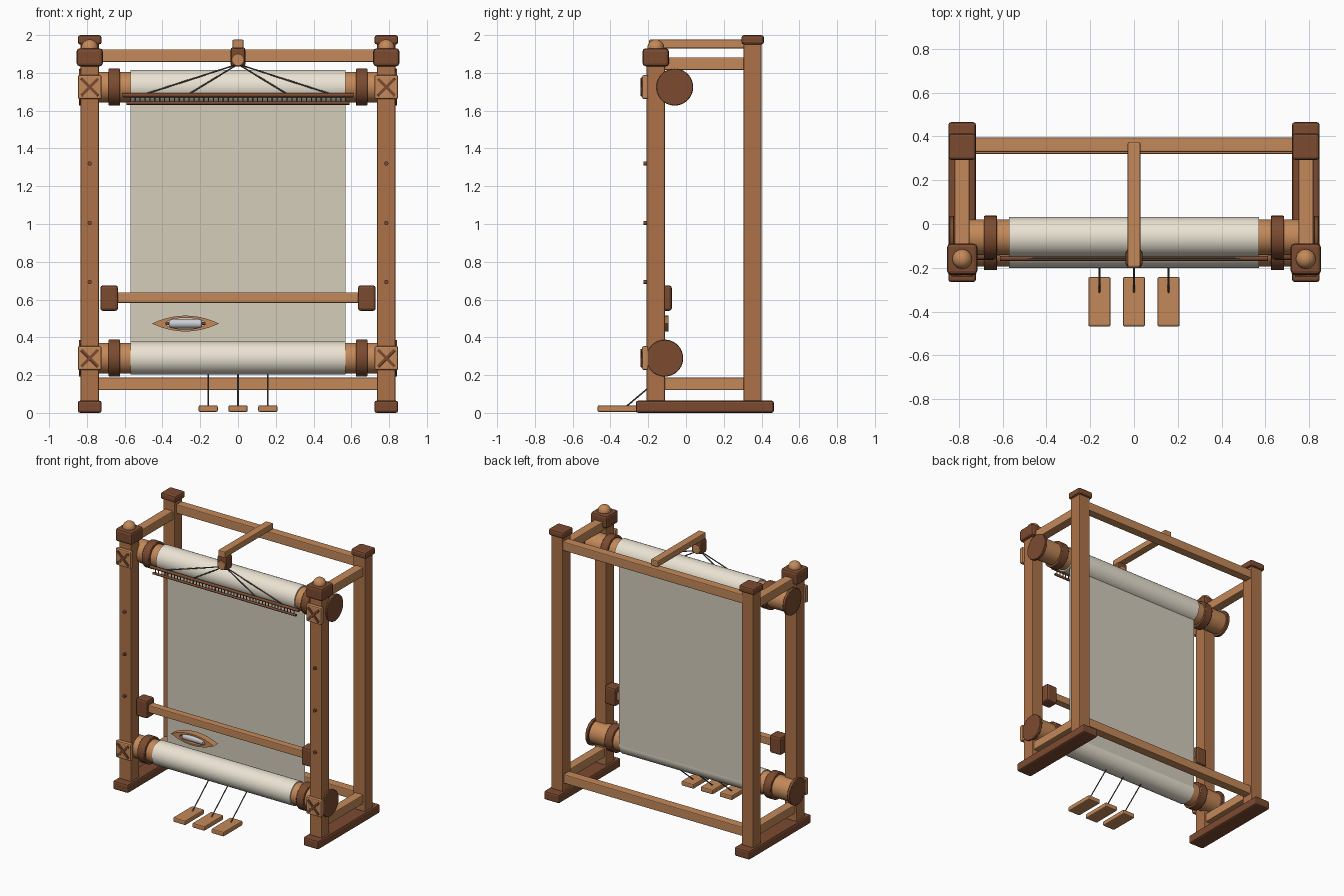
import bpy, bmesh, math
from mathutils import Vector

if "Cube" in bpy.data.objects:
    bpy.data.objects.remove(bpy.data.objects["Cube"])


def material(name, r, g, b):
    m = bpy.data.materials.new(name)
    m.diffuse_color = (r, g, b, 1)
    m.use_nodes = True
    m.node_tree.nodes["Principled BSDF"].inputs["Base Color"].default_value = m.diffuse_color
    return m


WOOD = material("wood", 0.42, 0.17, 0.065)
LIGHT = material("light_wood", 0.55, 0.25, 0.10)
DARK = material("dark_wood", 0.20, 0.07, 0.03)
CLOTH = material("cloth", 0.83, 0.77, 0.65)
WARP = material("warp", 0.66, 0.61, 0.50)
CORD = material("cord", 0.12, 0.11, 0.10)
THREAD = material("thread", 0.60, 0.62, 0.66)


def finish(name, bm, mat, bevel=0.0, smooth=False):
    bmesh.ops.recalc_face_normals(bm, faces=bm.faces)
    me = bpy.data.meshes.new(name)
    bm.to_mesh(me)
    bm.free()
    ob = bpy.data.objects.new(name, me)
    bpy.context.collection.objects.link(ob)
    me.materials.append(mat)
    if bevel:
        mod = ob.modifiers.new("bevel", "BEVEL")
        mod.width = bevel
        mod.segments = 2
    if smooth:
        bpy.ops.object.select_all(action="DESELECT")
        ob.select_set(True)
        bpy.context.view_layer.objects.active = ob
        bpy.ops.object.shade_smooth_by_angle(angle=math.radians(35))
    return ob


def box(name, xr, yr, zr, mat, bevel=0.006):
    bm = bmesh.new()
    bmesh.ops.create_cube(bm, size=1)
    for v in bm.verts:
        v.co = Vector([(r[0] + r[1]) / 2 + c * (r[1] - r[0])
                       for c, r in zip(v.co, (xr, yr, zr))])
    return finish(name, bm, mat, bevel)


def rod(name, a, b, r, mat, sides=32, bevel=0.0):
    a, b = Vector(a), Vector(b)
    bm = bmesh.new()
    bmesh.ops.create_cone(bm, cap_ends=True, segments=sides, radius1=r, radius2=r,
                          depth=(b - a).length)
    q = Vector((0, 0, 1)).rotation_difference(b - a)
    for v in bm.verts:
        v.co = q @ v.co + (a + b) / 2
    ob = finish(name, bm, mat, 0, True)
    if bevel:
        mod = ob.modifiers.new("bevel", "BEVEL")
        mod.width, mod.segments, mod.limit_method = bevel, 2, "ANGLE"
    return ob


def span(c, h):
    return (c - h, c + h)


TOP, LOW = (-0.06, 1.725), (-0.113, 0.29)   # beam centres (y, z)

# Side frames
for s, side in ((-1, "left"), (1, "right")):
    x = s * 0.785
    box(f"{side}_foot", span(x, 0.063), (-0.265, 0.465), (0, 0.065), DARK, 0.012)
    box(f"{side}_front_post", span(x, 0.048), (-0.208, -0.112), (0.06, 1.85), WOOD)
    box(f"{side}_back_post", span(x, 0.048), (0.305, 0.40), (0.06, 1.96), WOOD)
    box(f"{side}_front_cap", span(x, 0.069), (-0.23, -0.09), (1.835, 1.93), DARK, 0.016)
    box(f"{side}_back_cap", span(x, 0.063), (0.293, 0.413), (1.95, 2.0), DARK, 0.014)
    box(f"{side}_top_rail", span(x, 0.034), (-0.12, 0.31), (1.815, 1.882), LIGHT)
    box(f"{side}_bottom_rail", span(x, 0.034), (-0.12, 0.31), (0.12, 0.187), LIGHT)

    # Round finial on the front post
    bm = bmesh.new()
    bmesh.ops.create_uvsphere(bm, u_segments=24, v_segments=14, radius=0.045)
    for v in bm.verts:
        v.co += Vector((x, -0.16, 1.932))
    finish(f"{side}_finial", bm, LIGHT, 0, True)

    # Lashed bearing plates with crossed straps
    for y, z in (TOP, LOW):
        box(f"{side}_bearing_plate", span(x, 0.063), (-0.232, -0.2), span(z, 0.063), LIGHT, 0.008)
        for d in (-1, 1):
            strap = box(f"{side}_cross_strap", span(0, 0.063), span(0, 0.007), span(0, 0.008), DARK, 0.002)
            strap.location = (x, -0.233, z)
            strap.rotation_euler.y = d * math.pi / 4

    # Pegs down the front of the post
    for z in (1.32, 1.005, 0.693):
        rod(f"{side}_post_peg", (x, -0.225, z), (x, -0.2, z), 0.011, DARK, 12)

    # Block holding the breast bar
    box(f"{side}_bar_block", span(s * 0.682, 0.047), (-0.165, -0.075), (0.54, 0.675), DARK, 0.014)

# Cross rails
box("back_top_rail", (-0.745, 0.745), (0.33, 0.395), (1.858, 1.925), LIGHT)
box("back_bottom_rail", (-0.745, 0.745), (0.32, 0.387), (0.12, 0.187), LIGHT)
box("breast_bar", (-0.65, 0.65), (-0.147, -0.093), (0.583, 0.638), LIGHT)

# Warp and cloth beams
for name, (y, z), r in (("warp_beam", TOP, 0.091), ("cloth_beam", LOW, 0.088)):
    rod(name, (-0.83, y, z), (0.83, y, z), 0.081, LIGHT, 40)
    rod(f"{name}_roll", (-0.57, y, z), (0.57, y, z), r, CLOTH, 48)
    for s in (-1, 1):
        rod(f"{name}_collar", (s * 0.625, y, z), (s * 0.685, y, z), 0.098, DARK, 40, 0.004)
        rod(f"{name}_end_disc", (s * 0.822, y, z), (s * 0.843, y, z), 0.097, DARK, 40, 0.003)

# Stretched warp sheet
bm = bmesh.new()
bm.faces.new([bm.verts.new((x, -0.025, z)) for x, z in
              ((-0.57, 0.29), (0.57, 0.29), (0.57, 1.70), (-0.57, 1.70))])
finish("warp_sheet", bm, WARP)

# Overhead arm and pulley block
box("overhead_arm", (-0.029, 0.029), (-0.195, 0.373), (1.93, 1.976), LIGHT)
box("pulley_block", (-0.039, 0.039), (-0.192, -0.12), (1.835, 1.935), DARK, 0.012)
rod("pulley", (0, -0.2, 1.868), (0, -0.115, 1.868), 0.032, LIGHT, 24, 0.004)

# Reed with teeth, hung on cords
rod("reed_top_bar", (-0.612, -0.157, 1.682), (0.612, -0.157, 1.682), 0.011, DARK, 12)
rod("reed_bottom_bar", (-0.59, -0.157, 1.64), (0.59, -0.157, 1.64), 0.009, DARK, 12)
for i in range(45):
    x = -0.57 + i * 1.14 / 44
    rod("reed_tooth", (x, -0.157, 1.635), (x, -0.157, 1.685), 0.0035, CORD, 6)
for x in (-0.49, -0.26, 0.26, 0.49):
    rod("reed_cord", (x * 0.04, -0.157, 1.84), (x, -0.157, 1.688), 0.004, CORD, 8)

# Treadles and their cords
for x in (-0.158, 0, 0.158):
    box("treadle", span(x, 0.051), (-0.468, -0.242), (0.005, 0.04), LIGHT, 0.008)
    rod("treadle_cord", (x, -0.315, 0.035), (x, -0.113, 0.205), 0.004, CORD, 8)

# Boat shuttle: pointed outline with an open middle
bm = bmesh.new()
N = 32
rings = {}
for key, a, b, p, y in (("of", 0.177, 0.042, 1, -0.141), ("ob", 0.177, 0.042, 1, -0.092),
                        ("if", 0.105, 0.03, 0.5, -0.141), ("ib", 0.105, 0.03, 0.5, -0.092)):
    ring = []
    for i in range(N):
        t = 2 * math.pi * i / N
        c = math.cos(t)
        h = b * (1 - c * c) ** p * (1 if t < math.pi else -1)
        ring.append(bm.verts.new((-0.278 + a * c, y, 0.473 + h)))
    rings[key] = ring
for p, q in (("of", "ob"), ("ob", "ib"), ("ib", "if"), ("if", "of")):
    for i in range(N):
        j = (i + 1) % N
        bm.faces.new((rings[p][i], rings[p][j], rings[q][j], rings[q][i]))
finish("shuttle", bm, LIGHT, 0, True)
rod("shuttle_pin", (-0.39, -0.117, 0.473), (-0.166, -0.117, 0.473), 0.008, DARK, 12)
rod("shuttle_bobbin", (-0.365, -0.117, 0.473), (-0.19, -0.117, 0.473), 0.025, THREAD, 24, 0.004)
